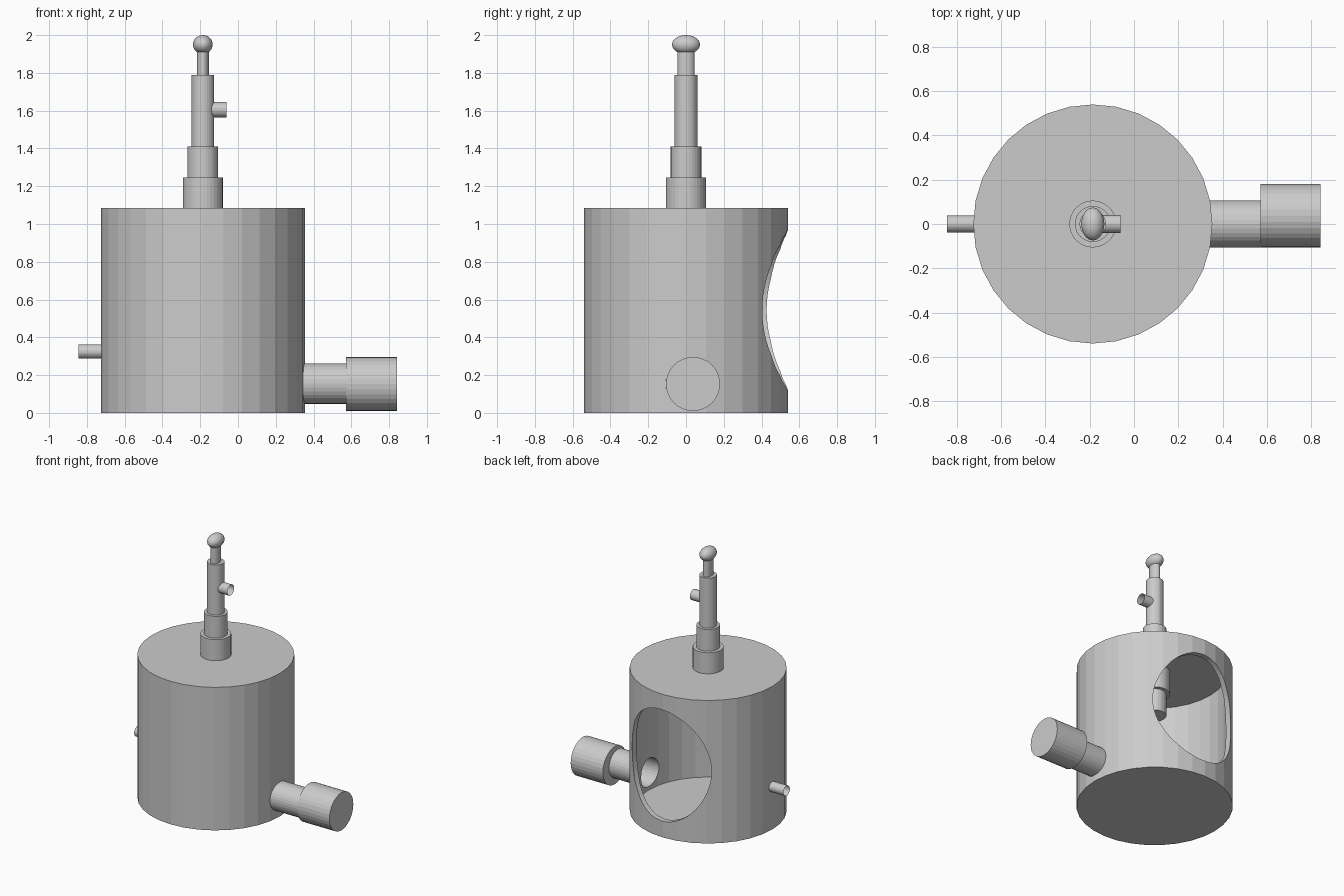
import bpy, bmesh, math
from mathutils import Matrix, Vector

if "Cube" in bpy.data.objects:
    bpy.data.objects.remove(bpy.data.objects["Cube"])

CX = -0.186            # vertical axis of the body and stem
grey = bpy.data.materials.new("plain_grey")
grey.diffuse_color = (0.6, 0.6, 0.6, 1)
grey.use_nodes = True
grey.node_tree.nodes["Principled BSDF"].inputs["Base Color"].default_value = grey.diffuse_color


def make_object(name, bm):
    bmesh.ops.recalc_face_normals(bm, faces=bm.faces)
    mesh = bpy.data.meshes.new(name)
    bm.to_mesh(mesh)
    bm.free()
    obj = bpy.data.objects.new(name, mesh)
    bpy.context.collection.objects.link(obj)
    mesh.materials.append(grey)
    return obj


def cylinder(name, start, end, r, r2=None, sides=32, open_start=False, open_end=False):
    """Straight cylinder from start to end; r2 gives an elliptical section."""
    a, b = Vector(start), Vector(end)
    axis = b - a
    bm = bmesh.new()
    bmesh.ops.create_cone(bm, cap_ends=True, segments=sides, radius1=1, radius2=1, depth=1)
    drop = [f for f in bm.faces if len(f.verts) > 4 and
            ((open_start and f.normal.z < -0.5) or (open_end and f.normal.z > 0.5))]
    bmesh.ops.delete(bm, geom=drop, context='FACES_ONLY')
    turn = Vector((0, 0, 1)).rotation_difference(axis).to_matrix().to_4x4()
    scale = Matrix.Diagonal((r, r2 or r, axis.length, 1))
    bm.transform(Matrix.Translation((a + b) / 2) @ turn @ scale)
    return make_object(name, bm)


def cut(target, cutter):
    mod = target.modifiers.new("cut", 'BOOLEAN')
    mod.operation, mod.solver, mod.object = 'DIFFERENCE', 'EXACT', cutter
    bpy.context.view_layer.objects.active = target
    bpy.ops.object.modifier_apply(modifier=mod.name)
    bpy.data.objects.remove(cutter)


# hollow drum with a large oval opening at the back and two pipe holes
body = cylinder("drum_body", (CX, 0, 0), (CX, 0, 1.085), 0.54)
cut(body, cylinder("inside", (CX, 0, 0.02), (CX, 0, 1.067), 0.5))
cut(body, cylinder("back_opening", (-0.172, 0.15, 0.544), (-0.172, 0.8, 0.544), 0.341, 0.422, 64))
cut(body, cylinder("arm_hole", (0.2, 0, 0.155), (0.5, 0, 0.155), 0.107))
cut(body, cylinder("pipe_hole", (-0.6, 0, 0.325), (-0.8, 0, 0.325), 0.038))

# stepped stem through the lid
for name, low, high, r in (("stem_collar", 0.89, 1.245, 0.106),
                           ("stem_lower", 0.72, 1.41, 0.081),
                           ("stem_upper", 1.30, 1.79, 0.06)):
    cylinder(name, (CX, 0, low), (CX, 0, high), r)
cylinder("stem_tip", (CX, 0, 1.75), (CX, 0, 1.93), 0.032, 0.045)

# oval knob on top
bm = bmesh.new()
bmesh.ops.create_uvsphere(bm, u_segments=32, v_segments=16, radius=1)
bm.transform(Matrix.Translation((CX, 0, 1.95)) @ Matrix.Diagonal((0.052, 0.074, 0.05, 1)))
for f in bm.faces:
    f.smooth = True
make_object("top_knob", bm)

# open side pipes
cylinder("stem_nozzle", (-0.15, 0, 1.605), (-0.061, 0, 1.605), 0.04, open_start=True, open_end=True)
cylinder("left_pipe", (-0.685, 0, 0.325), (-0.845, 0, 0.325), 0.038, open_start=True, open_end=True)

# hollow arm on the right with its closed end block
cylinder("right_arm", (0.312, 0, 0.155), (0.575, 0, 0.155), 0.107, open_start=True, open_end=True)
cylinder("arm_end", (0.572, 0.037, 0.153), (0.842, 0.037, 0.153), 0.143)
